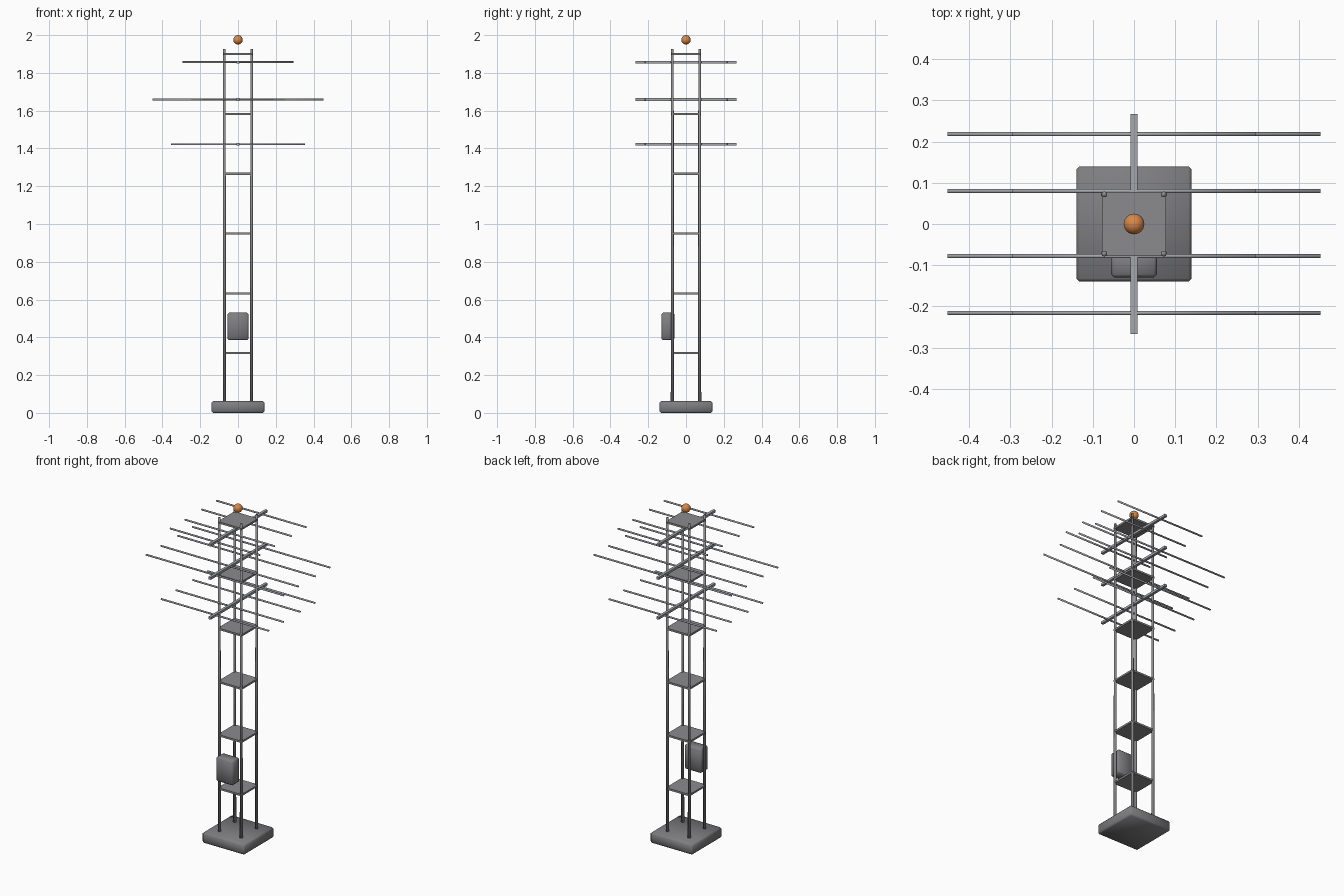
import bpy
from mathutils import Vector

cube = bpy.data.objects.get("Cube")
if cube:
    bpy.data.objects.remove(cube, do_unlink=True)


def material(name, rgb):
    m = bpy.data.materials.new(name)
    m.use_nodes = True
    m.diffuse_color = (*rgb, 1)
    m.node_tree.nodes["Principled BSDF"].inputs["Base Color"].default_value = (*rgb, 1)
    return m


steel = material("steel_grey", (0.26, 0.26, 0.27))
light_steel = material("light_steel", (0.38, 0.39, 0.42))
dark_grey = material("dark_grey", (0.21, 0.21, 0.22))
copper = material("copper_orange", (0.68, 0.25, 0.07))


def finish(obj, name, mat):
    obj.name = name
    obj.data.materials.append(mat)
    return obj


def box(name, center, size, mat, bevel=0.0):
    bpy.ops.mesh.primitive_cube_add(size=1, location=center)
    obj = finish(bpy.context.object, name, mat)
    obj.scale = size
    bpy.ops.object.transform_apply(location=False, rotation=False, scale=True)
    if bevel:
        mod = obj.modifiers.new("soft_edges", "BEVEL")
        mod.width = bevel
        mod.segments = 1
        bpy.ops.object.shade_smooth()
    return obj


def rod(name, start, end, radius, tip_radius, mat):
    a, b = Vector(start), Vector(end)
    bpy.ops.mesh.primitive_cone_add(
        vertices=10, radius1=radius, radius2=tip_radius, depth=(b - a).length,
        location=(a + b) / 2, rotation=(b - a).to_track_quat("Z", "Y").to_euler())
    bpy.ops.object.shade_smooth()
    return finish(bpy.context.object, name, mat)


# Base slab and equipment box
box("base", (0, 0, 0.031), (0.28, 0.28, 0.062), dark_grey, 0.008)
box("equipment_box", (0, -0.096, 0.458), (0.112, 0.068, 0.145), dark_grey, 0.008)

# Four corner legs, tapering towards the top
for side, x in (("right", -0.072), ("left", 0.072)):
    for end, y in (("front", -0.072), ("back", 0.072)):
        rod(f"{end}_{side}_leg", (x, y, 0.05), (x, y, 1.927), 0.0088, 0.0068, steel)

# Evenly spaced platforms
for i in range(1, 7):
    box(f"platform_{i}", (0, 0, 0.3165 * i), (0.156, 0.156, 0.011), steel)

# Three antenna arrays: a boom with four crossbars each
for level, (z, half) in enumerate(((1.422, 0.354), (1.659, 0.453), (1.857, 0.295)), 1):
    box(f"antenna_boom_{level}", (0, 0, z), (0.016, 0.534, 0.014), light_steel)
    for i, y in enumerate((-0.216, -0.078, 0.08, 0.218), 1):
        rod(f"antenna_{level}_crossbar_{i}", (-half, y, z), (half, y, z), 0.005, 0.005, light_steel)

# Beacon ball
bpy.ops.mesh.primitive_uv_sphere_add(segments=24, ring_count=16, radius=0.025, location=(0, 0, 1.975))
bpy.ops.object.shade_smooth()
finish(bpy.context.object, "beacon_ball", copper)
